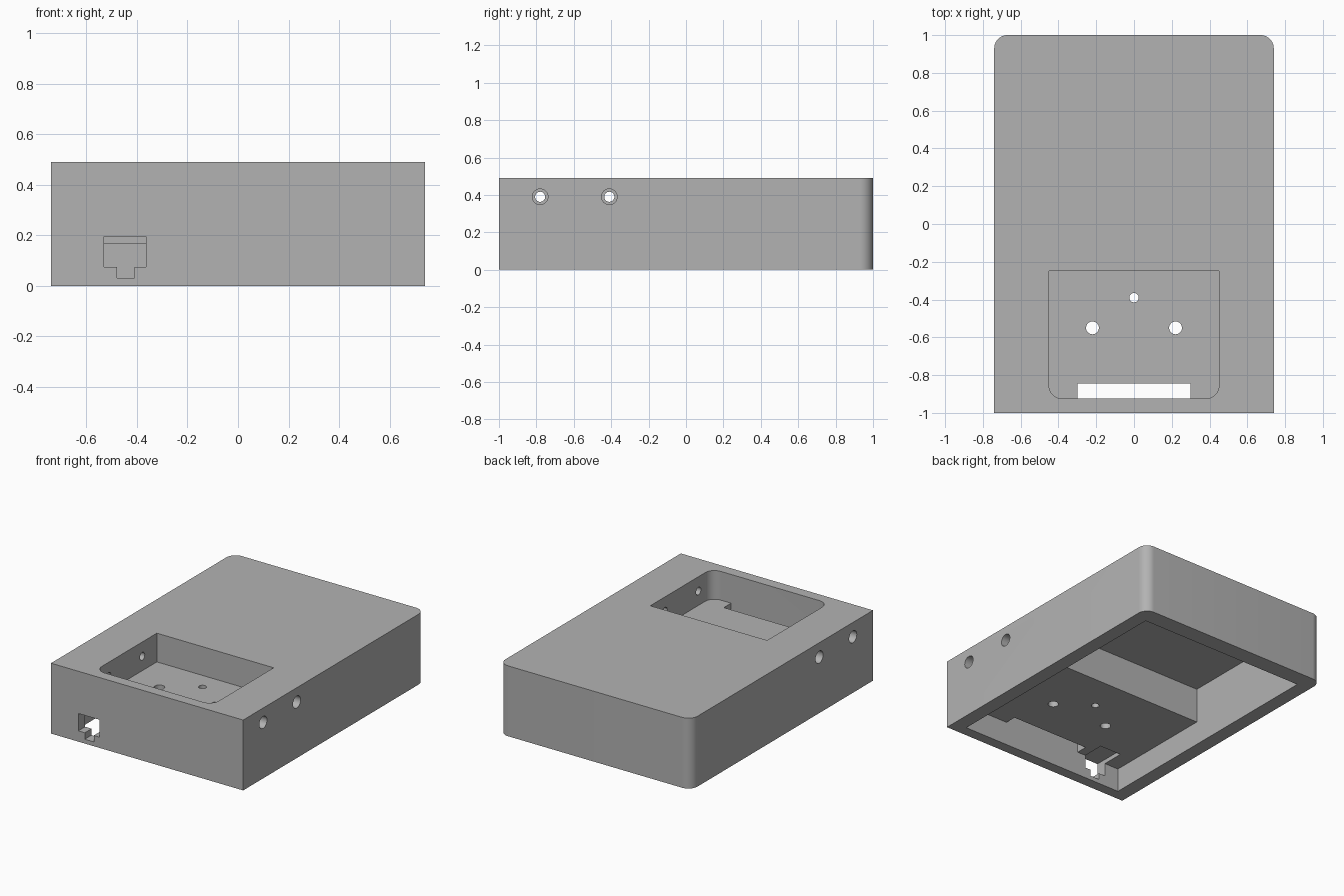
import bpy
import bmesh
import math
from mathutils import Matrix, Vector

if "Cube" in bpy.data.objects:
    bpy.data.objects.remove(bpy.data.objects["Cube"], do_unlink=True)

grey = bpy.data.materials.new("plain grey")
grey.use_nodes = True
colour = (0.45, 0.45, 0.45, 1)
grey.diffuse_color = colour
grey.node_tree.nodes["Principled BSDF"].inputs["Base Color"].default_value = colour


def finish(bm, name):
    mesh = bpy.data.meshes.new(name)
    bm.to_mesh(mesh)
    bm.free()
    obj = bpy.data.objects.new(name, mesh)
    bpy.context.collection.objects.link(obj)
    mesh.materials.append(grey)
    return obj


def box(name, x, y, z, radius=0, side=0):
    """Box from (low, high) ranges; side -1 or 1 rounds its front or back upright edges."""
    bm = bmesh.new()
    bmesh.ops.create_cube(bm, size=1)
    centre = Vector([(lo + hi) / 2 for lo, hi in (x, y, z)])
    size = Vector([hi - lo for lo, hi in (x, y, z)])
    for v in bm.verts:
        v.co = v.co * size + centre
    if radius:
        edges = [e for e in bm.edges
                 if abs(e.verts[0].co.z - e.verts[1].co.z) > size.z / 2
                 and (e.verts[0].co.y - centre.y) * side > 0]
        bmesh.ops.bevel(bm, geom=edges, offset=radius, segments=10,
                        profile=0.5, affect='EDGES')
    return finish(bm, name)


def rod(name, centre, radius, depth, along_x=False):
    bm = bmesh.new()
    turn = Matrix.Rotation(math.pi / 2, 4, 'Y') if along_x else Matrix()
    bmesh.ops.create_cone(bm, cap_ends=True, segments=32, radius1=radius, radius2=radius,
                          depth=depth, matrix=Matrix.Translation(centre) @ turn)
    return finish(bm, name)


def cut(target, cutter):
    cutter.hide_render = True
    mod = target.modifiers.new("cut", 'BOOLEAN')
    mod.operation = 'DIFFERENCE'
    mod.solver = 'EXACT'
    mod.object = cutter
    bpy.context.view_layer.objects.active = target
    bpy.ops.object.modifier_apply(modifier=mod.name)
    bpy.data.objects.remove(cutter, do_unlink=True)


# Outer shell with rounded back corners
W, TOP, FRONT = 0.74, 0.49, -0.925
case = box("case", (-W, W), (-1, 1), (0, TOP), 0.07, 1)

# Hollow underside: low ceiling below the tray, high ceiling behind it
cut(case, box("low_hollow", (-0.64, 0.64), (FRONT, 0.0), (-0.1, 0.166)))
cut(case, box("high_hollow", (-0.64, 0.64), (-0.13, 0.88), (-0.1, 0.41)))

# Recessed tray in the top, with its cable slot and screw holes
cut(case, box("tray", (-0.45, 0.45), (FRONT, -0.25), (0.29, 0.6), 0.07, -1))
cut(case, box("cable_slot", (-0.3, 0.3), (FRONT, -0.845), (0.1, 0.35)))
for x, y, r in ((-0.22, -0.55, 0.034), (0.22, -0.55, 0.034), (0, -0.39, 0.025)):
    cut(case, rod("floor_hole", (x, y, 0.23), r, 0.3))

# Socket opening in the front, with a narrow latch notch below
cut(case, box("socket", (-0.53, -0.365), (-1.1, -0.77), (0.075, 0.196)))
cut(case, box("latch_notch", (-0.48, -0.41), (-1.1, -0.85), (0.03, 0.1)))

# Counterbored holes through both side walls into the tray
for y in (-0.78, -0.41):
    for s in (-1, 1):
        cut(case, rod("side_hole", (s * 0.6, y, 0.39), 0.027, 0.5, True))
        cut(case, rod("counterbore", (s * W, y, 0.39), 0.042, 0.24, True))

# Smooth the rounded corners and bores, keep the rest crisp
bpy.ops.object.select_all(action='DESELECT')
case.select_set(True)
bpy.context.view_layer.objects.active = case
bpy.ops.object.shade_smooth_by_angle(angle=math.radians(30))
